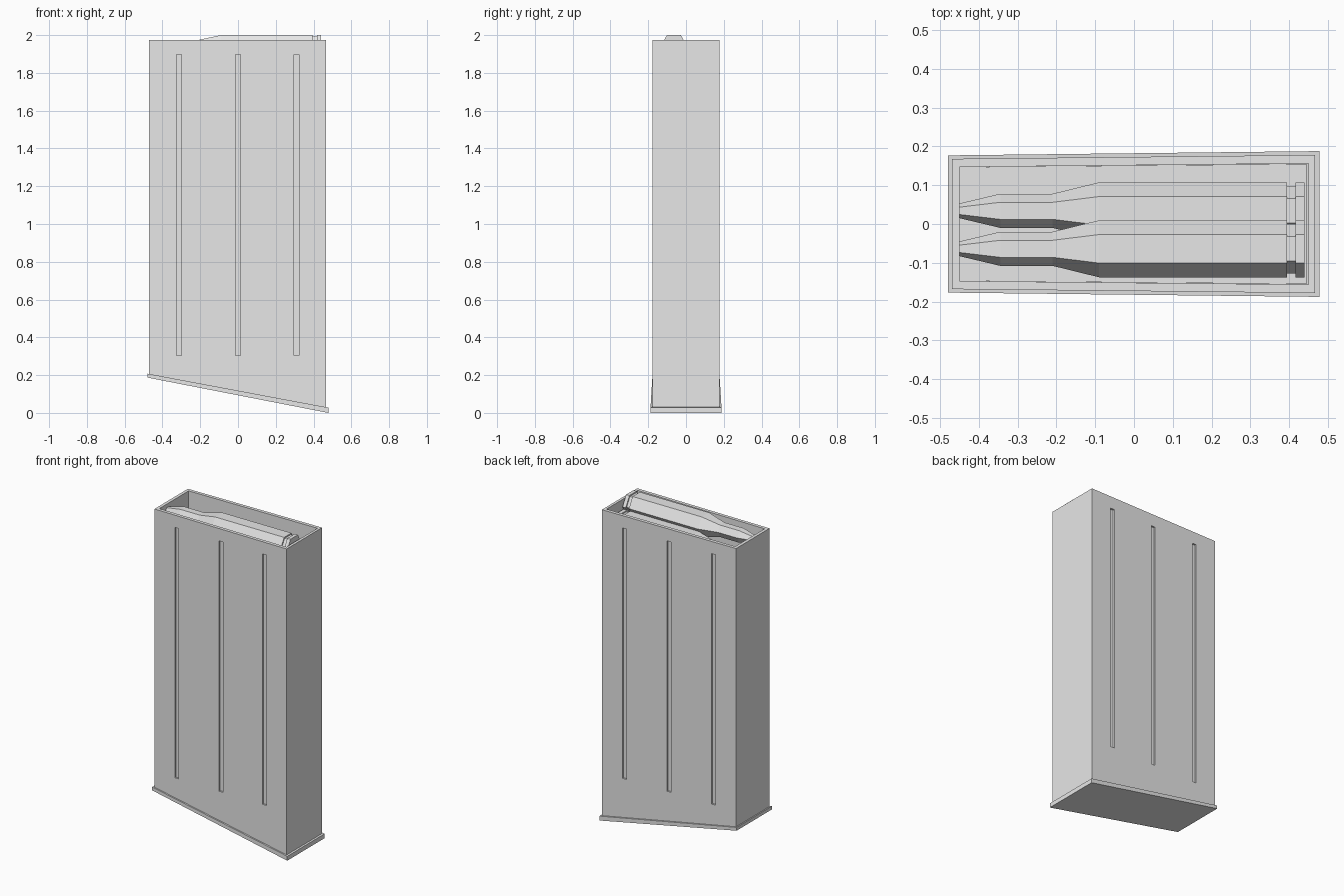
import bpy
import bmesh
from math import cos, sin, pi

cube = bpy.data.objects.get("Cube")
if cube:
    bpy.data.objects.remove(cube, do_unlink=True)

grey = bpy.data.materials.new("plain grey")
grey.use_nodes = True
grey.diffuse_color = (0.8, 0.8, 0.8, 1)
grey.node_tree.nodes["Principled BSDF"].inputs["Base Color"].default_value = (0.8, 0.8, 0.8, 1)


def make_object(name, bm):
    bmesh.ops.recalc_face_normals(bm, faces=bm.faces)
    mesh = bpy.data.meshes.new(name)
    bm.to_mesh(mesh)
    bm.free()
    mesh.materials.append(grey)
    obj = bpy.data.objects.new(name, mesh)
    bpy.context.collection.objects.link(obj)
    return obj


def loft(name, rings):
    """Join equal rings of points into a closed solid."""
    bm = bmesh.new()
    loops = [[bm.verts.new(p) for p in ring] for ring in rings]
    n = len(loops[0])
    for a, b in zip(loops, loops[1:]):
        for i in range(n):
            j = (i + 1) % n
            bm.faces.new((a[i], a[j], b[j], b[i]))
    bm.faces.new(loops[0])
    bm.faces.new(loops[-1])
    return make_object(name, bm)


def wedge(name, x0, x1, half0, half1, bottom, top):
    """Block tapering in y along x; bottom and top give z at each end."""
    def section(x, h, lo, hi):
        return [(x, -h, lo), (x, h, lo), (x, h, hi), (x, -h, hi)]
    return loft(name, [section(x0, half0, bottom[0], top[0]),
                       section(x1, half1, bottom[1], top[1])])


def cut(target, cutter):
    cutter.hide_render = True
    mod = target.modifiers.new("cut", 'BOOLEAN')
    mod.object = cutter
    mod.operation = 'DIFFERENCE'
    mod.solver = 'EXACT'
    bpy.context.view_layer.objects.active = target
    bpy.ops.object.modifier_apply(modifier=mod.name)
    bpy.data.objects.remove(cutter, do_unlink=True)


# Hollow casing with a sloping bottom
casing = wedge("casing", -0.47, 0.467, 0.168, 0.178, (0.195, 0.02), (1.975, 1.975))
cut(casing, wedge("cavity", -0.45, 0.45, 0.147, 0.156, (0.23, 0.06), (2.1, 2.1)))

# Three long grooves on the front and the back
for x in (-0.312, 0, 0.31):
    wall = 0.173 + x * 0.0107
    for side in (-1, 1):
        groove = wedge("groove", x - 0.014, x + 0.014, 0.05, 0.05, (0.305, 0.305), (1.897, 1.897))
        groove.data.transform(groove.matrix_world.Translation((0, side * (wall - 0.011 + 0.05), 0)))
        cut(casing, groove)

# Sloping base plate
wedge("base_plate", -0.48, 0.478, 0.177, 0.188, (0.187, 0.0), (0.208, 0.028))

# Follower that carries the cartridges
wedge("follower", -0.45, 0.445, 0.147, 0.155, (1.75, 1.75), (1.788, 1.788))

# Two staggered six-sided cartridges: (x, radius) along the length
profile = [(-0.45, 0.019), (-0.345, 0.044), (-0.21, 0.044), (-0.09, 0.0735),
           (0.395, 0.0735), (0.395, 0.064), (0.417, 0.064), (0.417, 0.0735), (0.44, 0.0735)]
for name, y, z in (("upper_cartridge", -0.064, 1.9363), ("lower_cartridge", 0.034, 1.853)):
    loft(name, [[(x, y + r * cos(k * pi / 3), z + r * sin(k * pi / 3)) for k in range(6)]
                for x, r in profile])
